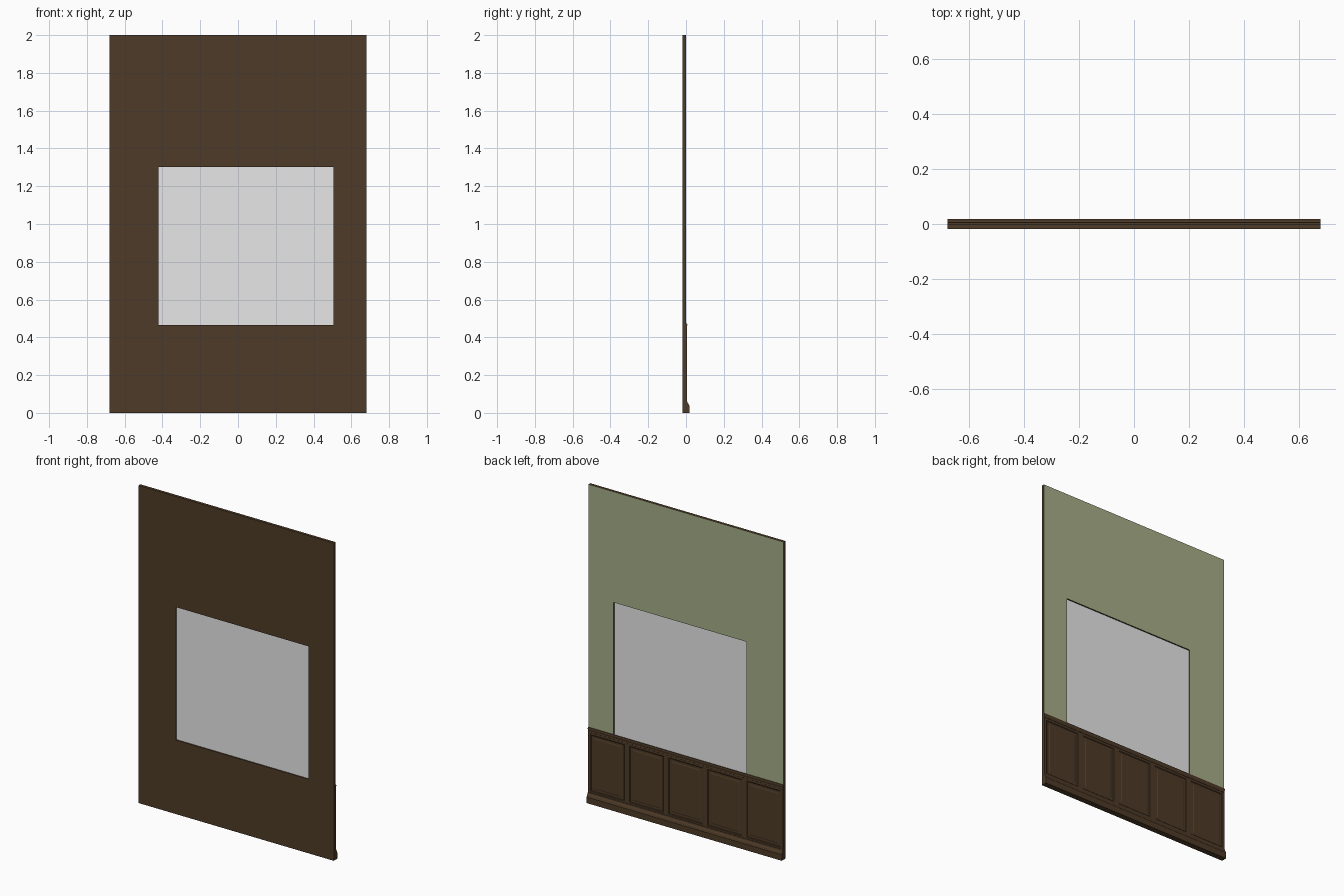
import bpy, bmesh

if "Cube" in bpy.data.objects:
    bpy.data.objects.remove(bpy.data.objects["Cube"])

W = 0.68                                   # half width of the wall
BACK, FACE = -0.018, 0.0                   # wall thickness in y
HOLE = (-0.42, 0.505, 0.466, 1.303)        # window x0, x1, z0, z1


def material(name, rgb):
    m = bpy.data.materials.new(name)
    m.diffuse_color = (*rgb, 1)
    m.use_nodes = True
    m.node_tree.nodes["Principled BSDF"].inputs["Base Color"].default_value = m.diffuse_color
    return m


wood = material("dark_wood", (0.077, 0.044, 0.021))
green = material("sage_green_paint", (0.382, 0.418, 0.243))
glass = material("pale_grey_glass", (0.80, 0.80, 0.80))


def finish(name, bm, *mats, fix_normals=True):
    if fix_normals:
        bmesh.ops.recalc_face_normals(bm, faces=bm.faces)
    me = bpy.data.meshes.new(name)
    bm.to_mesh(me)
    bm.free()
    for m in mats:
        me.materials.append(m)
    ob = bpy.data.objects.new(name, me)
    bpy.context.collection.objects.link(ob)
    return ob


def rect(bm, x0, x1, z0, z1, y):
    return [bm.verts.new((x, y, z)) for x, z in ((x0, z0), (x1, z0), (x1, z1), (x0, z1))]


def moulding(name, profile):
    """Extrude a (y, z) profile along the full width of the wall."""
    bm = bmesh.new()
    a, b = [[bm.verts.new((x, y, z)) for y, z in profile] for x in (-W, W)]
    bm.faces.new(a)
    bm.faces.new(b)
    n = len(profile)
    for i in range(n):
        j = (i + 1) % n
        bm.faces.new((a[i], a[j], b[j], b[i]))
    return finish(name, bm, wood)


# Wall with a rectangular window opening, painted on the room side only
bm = bmesh.new()
ob_, ib = rect(bm, -W, W, 0, 2, BACK), rect(bm, *HOLE, BACK)
of, inf = rect(bm, -W, W, 0, 2, FACE), rect(bm, *HOLE, FACE)
for p, q in ((ob_, ib), (ib, inf), (inf, of), (of, ob_)):
    for i in range(4):
        j = (i + 1) % 4
        bm.faces.new((p[i], p[j], q[j], q[i]))
bmesh.ops.recalc_face_normals(bm, faces=bm.faces)
for f in bm.faces:
    f.material_index = 1 if f.normal.y > 0.9 else 0
finish("wall", bm, wood, green)

# Window pane in the middle of the opening
bm = bmesh.new()
p, q = rect(bm, *HOLE, -0.010), rect(bm, *HOLE, -0.008)
bm.faces.new(p)
bm.faces.new(q)
for i in range(4):
    j = (i + 1) % 4
    bm.faces.new((p[i], p[j], q[j], q[i]))
finish("window_pane", bm, glass)

# Wainscot: five bays, each inset to a recessed border and a raised field
BAYS, Z0, Z1, Y = 5, 0.057, 0.448, 0.004
bm = bmesh.new()
front = [[bm.verts.new((-W + 2 * W * i / BAYS, Y, z)) for i in range(BAYS + 1)] for z in (Z0, Z1)]
bays = [bm.faces.new((front[0][i + 1], front[0][i], front[1][i], front[1][i + 1])) for i in range(BAYS)]
edges = [e for e in bm.edges if e.is_boundary]
skirt = bmesh.ops.extrude_edge_only(bm, edges=edges)["geom"]
for v in skirt:
    if isinstance(v, bmesh.types.BMVert):
        v.co.y = FACE
bm.normal_update()
for thickness, depth in ((0.018, 0), (0.004, -0.003), (0.014, 0), (0.006, 0.002)):
    bmesh.ops.inset_individual(bm, faces=bays, thickness=thickness, depth=depth,
                               use_even_offset=True)
finish("wainscot_panels", bm, wood)

# Cap rail and baseboard
moulding("cap_rail", [(FACE, 0.44), (0.005, 0.445), (0.004, 0.452), (0.006, 0.458),
                      (0.007, 0.466), (0.005, 0.472), (FACE, 0.472)])
moulding("baseboard", [(FACE, 0), (0.018, 0), (0.018, 0.038), (0.015, 0.042), (0.013, 0.049),
                       (0.008, 0.055), (0.006, 0.064), (FACE, 0.066)])
